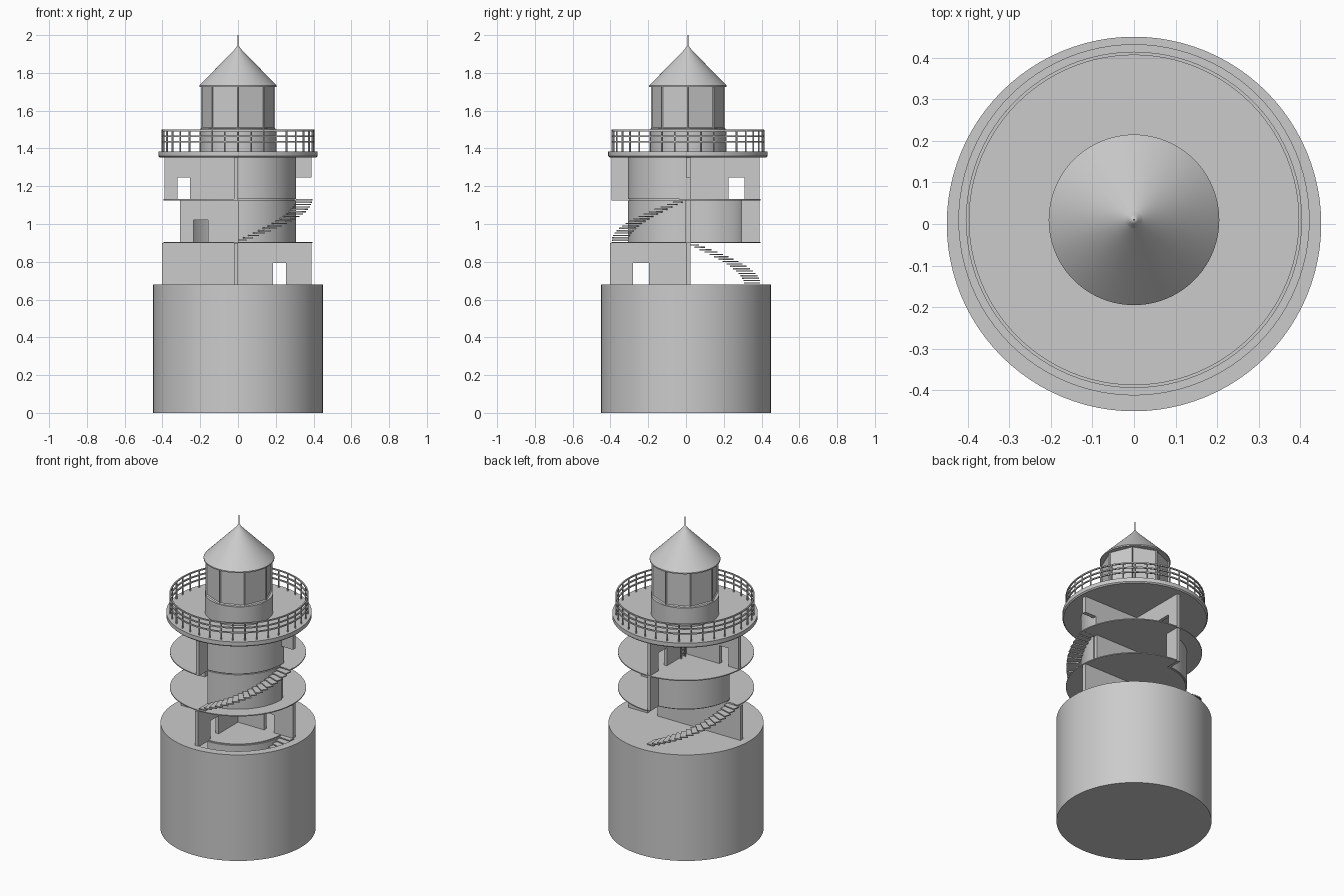
import bpy, bmesh, math
from mathutils import Matrix, Vector

if "Cube" in bpy.data.objects:
    bpy.data.objects.remove(bpy.data.objects["Cube"])

H = 0.2263          # storey height
T = 0.006           # floor thickness
OFF = Vector((0, 0.01, 0))   # gallery and lantern sit slightly back


def finish(name, bm, loc=(0, 0, 0), smooth=True):
    bmesh.ops.remove_doubles(bm, verts=bm.verts, dist=1e-5)
    bmesh.ops.recalc_face_normals(bm, faces=bm.faces)
    me = bpy.data.meshes.new(name)
    bm.to_mesh(me)
    bm.free()
    ob = bpy.data.objects.new(name, me)
    ob.location = loc
    bpy.context.collection.objects.link(ob)
    if smooth:
        bpy.ops.object.select_all(action='DESELECT')
        ob.select_set(True)
        bpy.context.view_layer.objects.active = ob
        bpy.ops.object.shade_smooth_by_angle(angle=math.radians(30))
    return ob


def sweep(bm, profile, a0=0, a1=360, n=96):
    """Turn a closed (r, z) profile about z, capping partial turns."""
    full = a1 - a0 >= 360
    rings = []
    for i in range(n if full else n + 1):
        a = math.radians(a0 + (a1 - a0) * i / n)
        rings.append([bm.verts.new((r * math.cos(a), r * math.sin(a), z)) for r, z in profile])
    m = len(profile)
    for i in range(n):
        p, q = rings[i], rings[(i + 1) % len(rings)]
        for j in range(m):
            k = (j + 1) % m
            if profile[j][0] == 0 and profile[k][0] == 0:
                continue
            vs = [p[j], q[j], q[k], p[k]]
            if profile[j][0] == 0:
                vs.remove(q[j])
            if profile[k][0] == 0:
                vs.remove(q[k])
            bm.faces.new(vs)
    if not full:
        bm.faces.new(rings[0])
        bm.faces.new(rings[-1])


def rect(r0, r1, z0, z1):
    return [(r0, z0), (r1, z0), (r1, z1), (r0, z1)]


def lathe(name, profile, a0=0, a1=360, n=96, loc=(0, 0, 0), smooth=True):
    bm = bmesh.new()
    sweep(bm, profile, a0, a1, n)
    return finish(name, bm, loc, smooth)


def add_box(bm, lo, hi):
    lo, hi = Vector(lo), Vector(hi)
    bmesh.ops.create_cube(bm, size=1, matrix=Matrix.Translation((lo + hi) / 2)
                          @ Matrix.Diagonal((*(hi - lo), 1)))


def wall(name, axis, a, b, level, door=None):
    """Straight partition along x or y, with an optional doorway."""
    z0, z1 = (level - 1) * H, level * H - T
    parts = [(a, b, z0, z1)]
    if door:
        d0, d1 = door
        parts = [(a, d0, z0, z1), (d0, d1, z0 + 0.115, z1), (d1, b, z0, z1)]
    bm = bmesh.new()
    for p, q, lo, hi in parts:
        if q - p < 1e-4:
            continue
        if axis == 'x':
            add_box(bm, (p, 0, lo), (q, 0.025, hi))
        else:
            add_box(bm, (-0.022, p, lo), (0, q, hi))
    finish(name, bm, smooth=False)


def stairs(name, level, start, steps=18):
    bm = bmesh.new()
    for i in range(steps):
        z = (level - 1) * H + (i + 1) * H / steps
        a = start + 90 * i / steps
        sweep(bm, rect(0.31, 0.392, z - 0.007, z), a, a + 6.5, 2)
    finish(name, bm, smooth=False)


# solid-looking base drum
lathe("base_wall", rect(0.4, 0.45, 0, 3 * H))
lathe("ground_floor", rect(0, 0.4, 0, T))

# floors, each with a quarter-ring stairwell
for k in range(1, 6):
    hole = 270 if k % 2 else 90
    z = k * H
    r = 0.4 if k <= 3 else 0.395
    bm = bmesh.new()
    sweep(bm, rect(0, 0.3, z - T, z))
    sweep(bm, rect(0.3, r, z - T, z), hole + 90, hole + 360, 72)
    finish("floor_%d" % k, bm)

# stairs alternate between opposite quarters
for k in range(1, 6):
    stairs("stairs_%d" % k, k, 270 if k % 2 else 90)

# curved stairwell walls
for k, a in ((1, 270), (3, 270), (5, 270), (5, 90), (6, 270)):
    lathe("stairwell_wall_%d_%d" % (k, a), rect(0.295, 0.308, (k - 1) * H, k * H - T), a, a + 90, 24)

# partition walls
wall("cross_wall_4", 'x', -0.403, 0.39, 4, (0.185, 0.255))
wall("long_wall_4", 'y', -0.403, 0, 4, (-0.28, -0.195))
wall("cross_wall_5_left", 'x', -0.305, 0, 5, (-0.235, -0.16))
wall("cross_wall_5_right", 'x', 0, 0.3, 5)
wall("stair_fin_5", 'y', 0.3, 0.39, 5)
wall("cross_wall_6_left", 'x', -0.39, 0, 6, (-0.32, -0.255))
wall("cross_wall_6_right", 'x', 0, 0.39, 6, (0.308, 0.39))
wall("long_wall_6", 'y', 0, 0.39, 6, (0.225, 0.31))
wall("stair_fin_6", 'y', -0.395, -0.3, 6)

# ladder up to the gallery
bm = bmesh.new()
for y in (0.06, 0.1):
    add_box(bm, (-0.04, y - 0.003, 5 * H), (-0.034, y + 0.003, 6 * H))
for i in range(1, 9):
    z = 5 * H + i * 0.025
    add_box(bm, (-0.04, 0.06, z), (-0.035, 0.1, z + 0.004))
finish("ladder", bm, smooth=False)

# gallery deck
lathe("gallery_deck", [(0, 1.353), (0.415, 1.353), (0.422, 1.36), (0.422, 1.385), (0, 1.385)], loc=OFF)

# gallery railing
bm = bmesh.new()
for z in (1.435, 1.465, 1.495):
    sweep(bm, rect(0.396, 0.404, z - 0.004, z + 0.004))
for i in range(36):
    a = math.radians(10 * i)
    bmesh.ops.create_cone(bm, cap_ends=True, segments=8, radius1=0.0045, radius2=0.0045, depth=0.113,
                          matrix=Matrix.Translation((0.4 * math.cos(a), 0.4 * math.sin(a), 1.441)))
finish("gallery_railing", bm, OFF)

# lantern room: round plinth, octagonal glazing with recessed panes
lathe("lantern_plinth", rect(0, 0.198, 1.38, 1.505), loc=OFF)
bm = bmesh.new()
sweep(bm, rect(0, 0.196, 1.505, 1.73), n=8)
bm.normal_update()
sides = [f for f in bm.faces if abs(f.normal.z) < 0.1]
bmesh.ops.recalc_face_normals(bm, faces=bm.faces)
bmesh.ops.inset_individual(bm, faces=sides, thickness=0.008, depth=-0.006)
finish("lantern_glazing", bm, OFF, smooth=False)

# conical roof with finial and rod
lathe("roof", [(0, 1.725), (0.205, 1.725), (0.205, 1.733), (0.012, 1.93), (0, 1.93)], loc=OFF)
lathe("finial", [(0, 1.915), (0.02, 1.922), (0.01, 1.935), (0, 1.948)], n=24, loc=OFF)
lathe("spire_rod", rect(0, 0.0025, 1.94, 2.0), n=8, loc=OFF)
